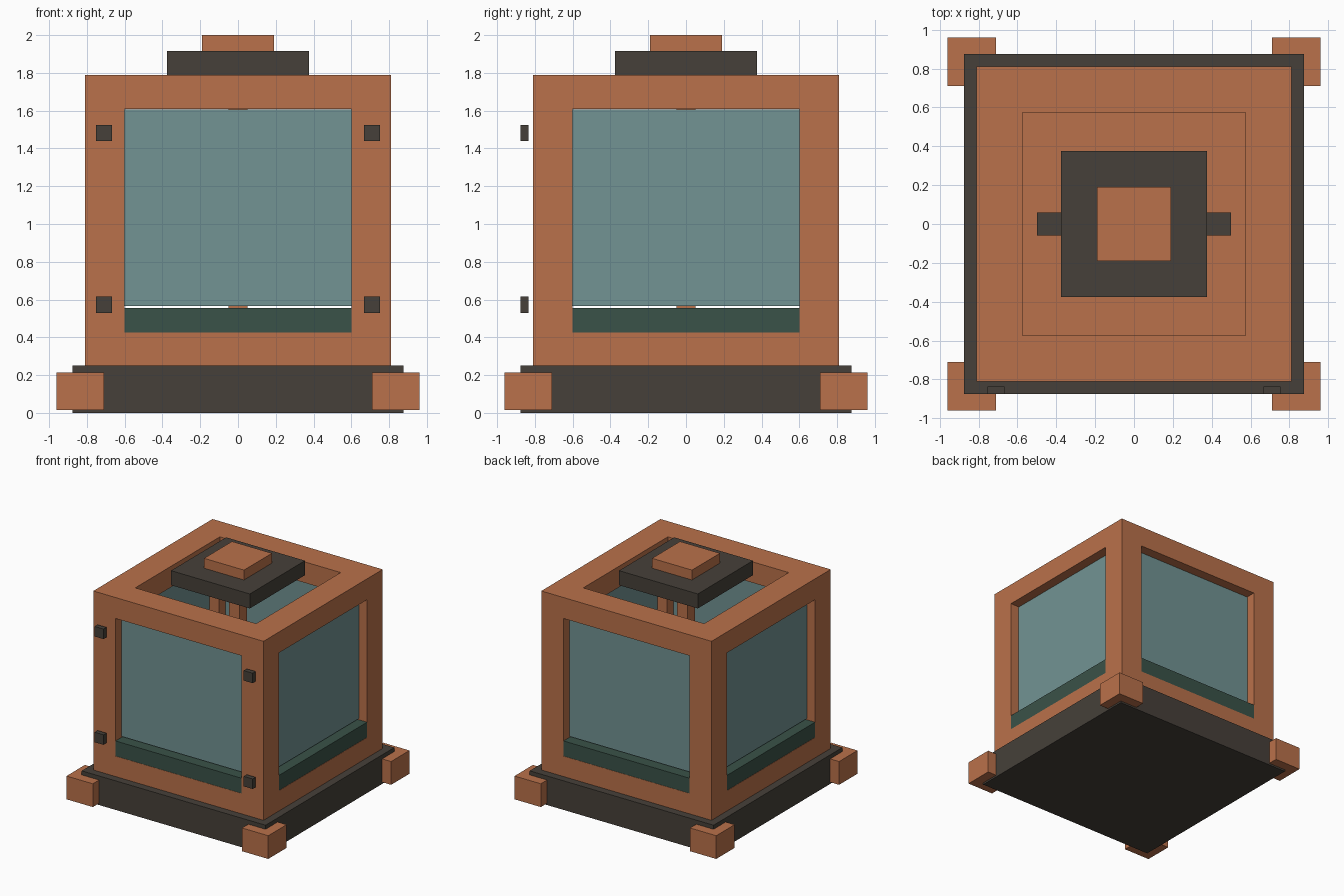
import bpy
import bmesh
from math import pi
from mathutils import Matrix, Vector

cube = bpy.data.objects.get("Cube")
if cube:
    bpy.data.objects.remove(cube, do_unlink=True)


def material(name, rgb):
    mat = bpy.data.materials.new(name)
    mat.use_nodes = True
    color = (*rgb, 1.0)
    mat.diffuse_color = color
    mat.node_tree.nodes["Principled BSDF"].inputs["Base Color"].default_value = color
    return mat


copper = material("copper", (0.49, 0.165, 0.069))
iron = material("dark iron", (0.061, 0.051, 0.041))
glass = material("teal glass", (0.168, 0.292, 0.292))
green = material("dark green", (0.042, 0.084, 0.065))


def box(name, mat, x, y, z, turn=0):
    """Box from (min, max) ranges, turned about the vertical axis in quarter turns."""
    ranges = (x, y, z)
    size = Vector([b - a for a, b in ranges])
    centre = Vector([(a + b) / 2 for a, b in ranges])
    bm = bmesh.new()
    bmesh.ops.create_cube(bm, size=1, matrix=Matrix.Translation(centre) @ Matrix.Diagonal((*size, 1)))
    bmesh.ops.rotate(bm, verts=bm.verts, cent=(0, 0, 0), matrix=Matrix.Rotation(turn * pi / 2, 3, "Z"))
    mesh = bpy.data.meshes.new(name)
    bm.to_mesh(mesh)
    bm.free()
    mesh.materials.append(mat)
    obj = bpy.data.objects.new(name, mesh)
    bpy.context.collection.objects.link(obj)
    return obj


def block(name, mat, half, z):
    return box(name, mat, (-half, half), (-half, half), z)


OUT = 0.81      # outer half width of the cage
WIN = 0.60      # half width of a window
TOP = 0.575     # half width of the roof opening

# Plinth and solid cage floor
block("plinth", iron, 0.875, (0, 0.25))
block("cage_floor", copper, OUT, (0.25, 0.425))

# Four identical sides: foot, post, top rail, green sill and pane
for i in range(4):
    box(f"foot_{i}", copper, (0.71, 0.96), (-0.96, -0.71), (0.015, 0.215), i)
    box(f"corner_post_{i}", copper, (WIN, OUT), (-OUT, -WIN), (0.425, 1.61), i)
    box(f"top_rail_{i}", copper, (-OUT, TOP), (-OUT, -TOP), (1.61, 1.79), i)
    box(f"green_sill_{i}", green, (-WIN, WIN), (-0.808, -0.64), (0.42, 0.555), i)
    box(f"glass_pane_{i}", glass, (-0.68, 0.68), (-0.73, -0.69), (0.565, 1.605), i)

# Small hinge blocks on the front
for side in (-1, 1):
    for z in (0.572, 1.482):
        x = side * 0.71
        box("front_hinge_block", iron, (x - 0.043, x + 0.043), (-0.875, -0.835), (z - 0.043, z + 0.043))

# Central column with its cross bar
block("centre_column", copper, 0.05, (0.425, 1.79))
box("cross_bar", iron, (-0.5, 0.5), (-0.06, 0.06), (0.95, 1.07))

# Stepped cap
block("cap", iron, 0.375, (1.79, 1.915))
block("cap_knob", copper, 0.19, (1.915, 2.0))
